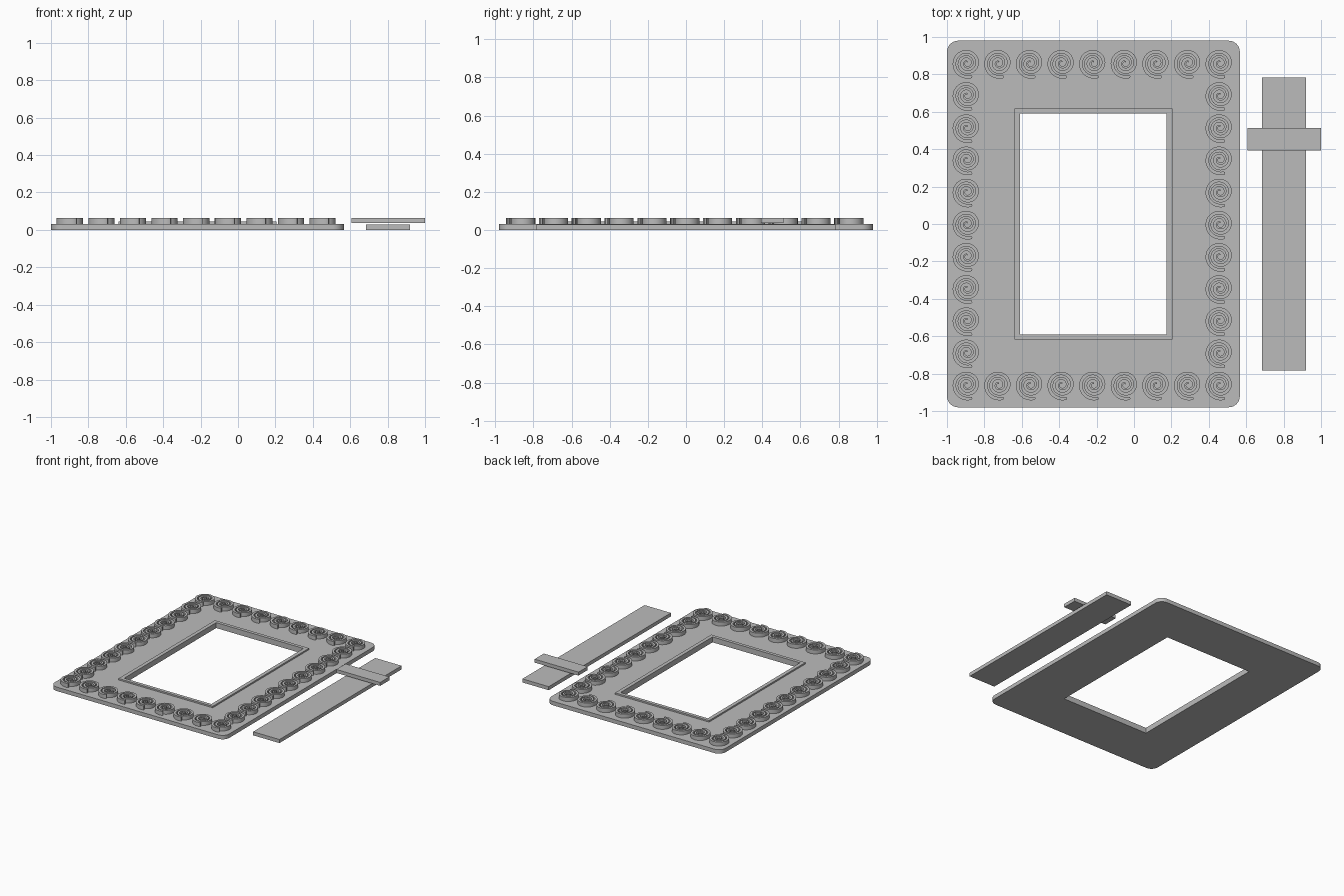
import bpy
import math

if "Cube" in bpy.data.objects:
    bpy.data.objects.remove(bpy.data.objects["Cube"], do_unlink=True)

grey = bpy.data.materials.new("plain grey")
grey.use_nodes = True
grey.diffuse_color = (0.5, 0.5, 0.5, 1)
grey.node_tree.nodes["Principled BSDF"].inputs["Base Color"].default_value = (0.5, 0.5, 0.5, 1)


def rect(cx, cy, w, h, radius=0.0, steps=8):
    """Outline of a rectangle, with optional rounded corners."""
    if radius == 0:
        steps = 0
    points = []
    for i, (sx, sy) in enumerate(((1, 1), (-1, 1), (-1, -1), (1, -1))):
        for s in range(steps + 1):
            a = math.pi / 2 * (i + s / max(steps, 1))
            points.append((cx + sx * (w / 2 - radius) + radius * math.cos(a),
                           cy + sy * (h / 2 - radius) + radius * math.sin(a)))
    return points


def slab(name, outlines, z0, z1):
    """Extrude flat outlines (holes allowed) between two heights."""
    curve = bpy.data.curves.new(name, "CURVE")
    curve.dimensions = "2D"
    curve.fill_mode = "BOTH"
    curve.extrude = (z1 - z0) / 2
    for outline in outlines:
        spline = curve.splines.new("POLY")
        spline.points.add(len(outline) - 1)
        for p, (x, y) in zip(spline.points, outline):
            p.co = (x, y, 0, 1)
        spline.use_cyclic_u = True
    curve.materials.append(grey)
    obj = bpy.data.objects.new(name, curve)
    bpy.context.collection.objects.link(obj)
    obj.location.z = (z0 + z1) / 2
    bpy.ops.object.select_all(action="DESELECT")
    obj.select_set(True)
    bpy.context.view_layer.objects.active = obj
    bpy.ops.object.convert(target="MESH")
    obj = bpy.context.object
    bpy.ops.object.shade_smooth_by_angle(angle=math.radians(30))
    return obj


def spiral_outline(turns=2.6, pitch=0.026, end_radius=0.075, steps=90):
    """Both edges of a tapering spiral band with a rounded outer tip."""
    outer, inner = [], []
    end = math.radians(-75)
    for i in range(steps + 1):
        t = i / steps
        a = end - (1 - t) * turns * math.tau
        r = end_radius - (1 - t) * turns * pitch
        half = 0.004 + 0.005 * min(1, t * 1.6)
        outer.append(((r + half) * math.cos(a), (r + half) * math.sin(a)))
        inner.append(((r - half) * math.cos(a), (r - half) * math.sin(a)))
    tip = []
    for k in range(1, 6):
        b = math.pi * k / 6
        r = end_radius + half * math.cos(b)
        a = end + half * math.sin(b) / end_radius
        tip.append((r * math.cos(a), r * math.sin(a)))
    return outer + tip + inner[::-1]


# Frame plate and the raised lip round its opening
CX, PLATE, TOP = -0.217, 0.032, 0.064
opening = rect(CX, 0, 0.784, 1.18)
slab("frame_plate", [rect(CX, 0, 1.566, 1.96, 0.06), opening], 0, PLATE)
slab("opening_lip", [rect(CX, 0, 0.845, 1.235), opening], PLATE, 0.044)

# Border of spirals, all sharing one mesh
COLS, ROWS, DX, DY = 9, 11, 0.169, 0.172
first = slab("spiral_ornament", [spiral_outline()], PLATE, TOP)
for row in range(ROWS):
    for col in range(COLS):
        if row not in (0, ROWS - 1) and col not in (0, COLS - 1):
            continue
        if row == col == 0:
            obj = first
        else:
            obj = first.copy()
            bpy.context.collection.objects.link(obj)
        obj.location.x = CX + (col - (COLS - 1) / 2) * DX
        obj.location.y = (row - (ROWS - 1) / 2) * DY

# Separate stand strip with its cross bar
slab("stand_strip", [rect(0.802, 0, 0.236, 1.566)], 0, 0.029)
slab("stand_cross_bar", [rect(0.803, 0.453, 0.394, 0.118)], 0.036, TOP)
